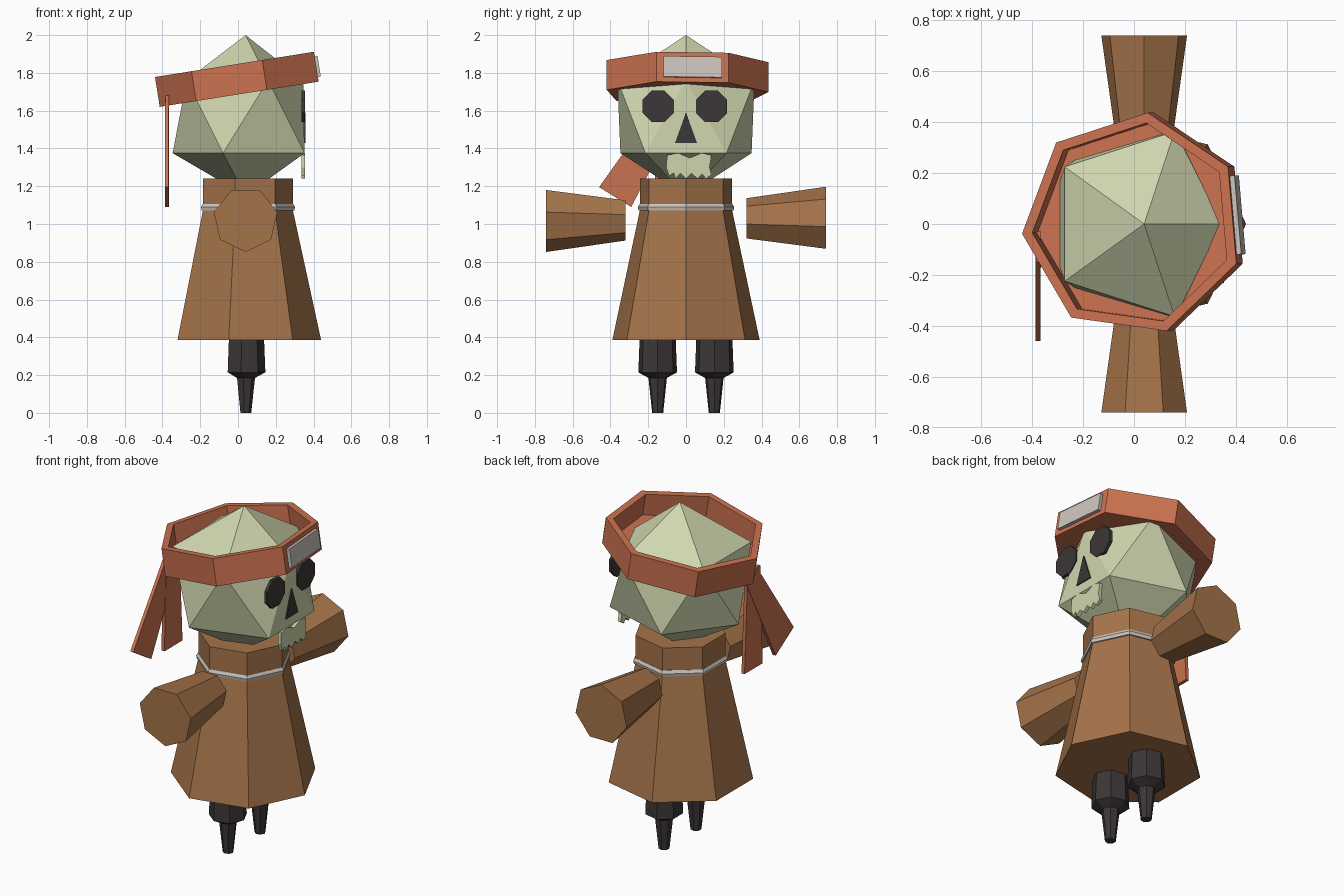
import bpy, bmesh, math
from mathutils import Matrix, Vector

if "Cube" in bpy.data.objects:
    bpy.data.objects.remove(bpy.data.objects["Cube"])


def material(name, r, g, b):
    m = bpy.data.materials.new(name)
    lin = [((c / 255 + 0.055) / 1.055) ** 2.4 for c in (r, g, b)]
    m.diffuse_color = (*lin, 1)
    m.use_nodes = True
    m.node_tree.nodes["Principled BSDF"].inputs["Base Color"].default_value = m.diffuse_color
    return m


BONE = material("pale_green", 207, 214, 174)
CLOTH = material("orange_cloth", 203, 114, 80)
COAT = material("brown_coat", 166, 116, 74)
DARK = material("dark_grey", 60, 54, 55)
METAL = material("light_metal", 205, 197, 190)
CX = 0.04  # body axis


def finish(name, bm, mat, matrix=None):
    if matrix:
        bm.transform(matrix)
    bmesh.ops.recalc_face_normals(bm, faces=bm.faces)
    me = bpy.data.meshes.new(name)
    bm.to_mesh(me)
    bm.free()
    me.materials.append(mat)
    ob = bpy.data.objects.new(name, me)
    bpy.context.collection.objects.link(ob)
    return ob


def lathe(name, profile, mat, sides=7, start=0.0, matrix=None, closed=False):
    """Stack of polygon rings (radius, z); capped, or joined end to start."""
    bm = bmesh.new()
    rings = []
    for r, z in profile:
        angles = [start + math.tau * i / sides for i in range(sides)]
        rings.append([bm.verts.new((r * math.cos(a), r * math.sin(a), z)) for a in angles])
    pairs = list(zip(rings, rings[1:]))
    if closed:
        pairs.append((rings[-1], rings[0]))
    else:
        bm.faces.new(rings[0])
        bm.faces.new(rings[-1])
    for a, b in pairs:
        for i in range(sides):
            j = (i + 1) % sides
            bm.faces.new((a[i], a[j], b[j], b[i]))
    return finish(name, bm, mat, matrix)


def plate(name, outline, x, thickness, mat, matrix=None):
    """Outline in (y, z) extruded along +x."""
    bm = bmesh.new()
    face = bm.faces.new([bm.verts.new((x, y, z)) for y, z in outline])
    new = bmesh.ops.extrude_face_region(bm, geom=[face])["geom"]
    verts = [v for v in new if isinstance(v, bmesh.types.BMVert)]
    bmesh.ops.translate(bm, verts=verts, vec=(thickness, 0, 0))
    return finish(name, bm, mat, matrix)


axis = Matrix.Translation((CX, 0, 0))

# Coat, collar and belt
lathe("coat", [(0.40, 0.385), (0.25, 1.075)], COAT, matrix=axis)
lathe("collar", [(0.25, 1.075), (0.25, 1.24)], COAT, matrix=axis)
lathe("belt", [(0.24, 1.068), (0.258, 1.072), (0.262, 1.09), (0.252, 1.107), (0.24, 1.107)],
      METAL, matrix=axis, closed=True)

# Arms and legs
for side, label in ((-1, "right"), (1, "left")):
    turn = Matrix.Rotation(-side * math.pi / 2, 4, 'X')
    lathe(label + "_arm", [(0.112, 0.32), (0.1725, 0.74)], COAT, start=-math.pi / 2,
          matrix=Matrix.Translation((CX, 0, 1.0245)) @ turn)
    lathe(label + "_leg", [(0.03, 0.0), (0.05, 0.185), (0.105, 0.215), (0.098, 0.39)], DARK,
          matrix=Matrix.Translation((CX, side * 0.15, 0)))

# Head: twenty-sided solid with a flattened face
bm = bmesh.new()
points = [(CX, 0, 2.0), (CX, 0, 1.15)]
for i in range(5):
    up, low = math.tau * i / 5, math.tau * (i + 0.5) / 5
    points.append((0.345 if i == 0 else CX + 0.386 * math.cos(up), 0.382 * math.sin(up), 1.761))
    points.append((CX + 0.386 * math.cos(low), 0.365 * math.sin(low), 1.375))
for p in points:
    bm.verts.new(p)
bmesh.ops.convex_hull(bm, input=bm.verts)
finish("head", bm, BONE)

# Face: eyes, nose and toothed jaw
for y, label in ((-0.148, "right"), (0.135, "left")):
    outline = [(y + 0.09 * math.cos(math.tau * (i + 0.5) / 8),
                1.623 + 0.09 * math.sin(math.tau * (i + 0.5) / 8)) for i in range(8)]
    plate(label + "_eye", outline, 0.336, 0.018, DARK)
plate("nose", [(-0.058, 1.43), (0.058, 1.43), (0, 1.59)], 0.345, 0.012, DARK)
jaw = [(-0.10, 1.365), (-0.04, 1.375), (0.02, 1.35), (0.08, 1.375), (0.135, 1.365),
       (0.125, 1.30), (0.135, 1.26), (0.105, 1.24), (0.085, 1.265), (0.06, 1.24),
       (0.03, 1.268), (0.0, 1.24), (-0.03, 1.268), (-0.055, 1.24), (-0.065, 1.27),
       (-0.09, 1.255), (-0.105, 1.30)]
plate("jaw", jaw, 0.335, 0.02, BONE)

# Tilted headband with an inner floor
tilt = Matrix.Translation((0.007, 0, 1.768)) @ Matrix.Rotation(math.radians(-9), 4, 'Y')
turn = math.radians(30.7)
lathe("headband", [(0.441, -0.08), (0.441, 0.08), (0.40, 0.08), (0.40, -0.05),
                   (0.30, -0.05), (0.30, -0.08)], CLOTH, start=turn, matrix=tilt, closed=True)

# Metal plate on the headband front
plate("headband_plate", [(-0.155, -0.055), (0.155, -0.055), (0.155, 0.055), (-0.155, 0.055)],
      0.39, 0.026, METAL, tilt @ Matrix.Rotation(math.radians(5), 4, 'Z'))

# Ribbon tails
plate("straight_tail", [(-0.15, 1.68), (-0.03, 1.68), (0.0, 1.09), (-0.17, 1.09)],
      -0.385, 0.02, CLOTH)
plate("slanted_tail", [(-0.13, 1.66), (-0.02, 1.61), (-0.29, 1.09), (-0.46, 1.195)],
      -0.387, 0.02, CLOTH)
